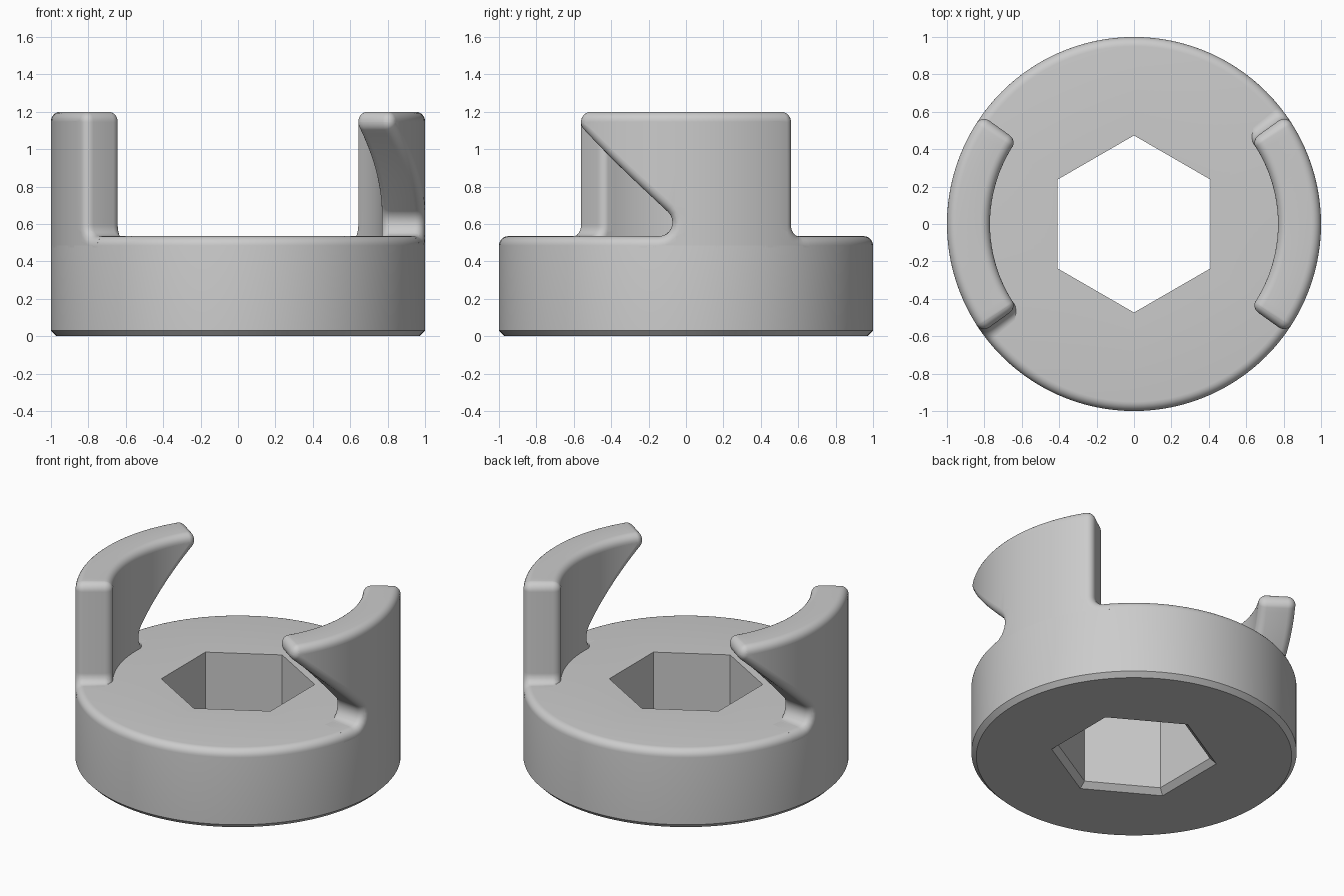
import bpy, bmesh
from math import sin, cos, tan, pi, radians
from mathutils import Vector

if "Cube" in bpy.data.objects:
    bpy.data.objects.remove(bpy.data.objects["Cube"], do_unlink=True)

SEGMENTS = 120
STEP = 2 * pi / SEGMENTS
DECK, TOP = 0.535, 1.2          # disc top and jaw top
INNER, EDGE = 0.77, 0.05        # jaw inner radius and edge rounding
QUARTER = [i * pi / 12 for i in range(7)]

grey = bpy.data.materials.new("plain grey")
grey.use_nodes = True
grey.diffuse_color = (0.6, 0.6, 0.6, 1)
grey.node_tree.nodes["Principled BSDF"].inputs["Base Color"].default_value = (0.6, 0.6, 0.6, 1)


def finish(bm, name):
    bmesh.ops.recalc_face_normals(bm, faces=bm.faces[:])
    mesh = bpy.data.meshes.new(name)
    bm.to_mesh(mesh)
    bm.free()
    mesh.materials.append(grey)
    obj = bpy.data.objects.new(name, mesh)
    bpy.context.collection.objects.link(obj)
    bpy.ops.object.select_all(action="DESELECT")
    obj.select_set(True)
    bpy.context.view_layer.objects.active = obj
    bpy.ops.object.shade_smooth_by_angle(angle=radians(35))


def skin(bm, rings, closed):
    """Join neighbouring rings of vertices with quads."""
    n = len(rings[0])
    for i in range(len(rings) if closed else len(rings) - 1):
        a, b = rings[i], rings[(i + 1) % len(rings)]
        for j in range(n):
            k = (j + 1) % n
            bm.faces.new((a[j], a[k], b[k], b[j]))


def rounded_path(corners, steps=8):
    """Polyline through (u, z, radius) corners with arcs at the inner ones."""
    pts = [Vector(c[:2]) for c in corners]
    path = [pts[0]]
    for i in range(1, len(pts) - 1):
        p, r = pts[i], corners[i][2]
        a, b = (pts[i - 1] - p).normalized(), (pts[i + 1] - p).normalized()
        half = a.angle(b) / 2
        reach = r / tan(half)
        centre = p + (a + b).normalized() * r / sin(half)
        start = (p + a * reach - centre).normalized()
        end = (p + b * reach - centre).normalized()
        path += [centre + start.slerp(end, s / steps) * r for s in range(steps + 1)]
    return path + [pts[-1]]


def hexagon(angle):
    return 1 / cos((angle + pi / 6) % (pi / 3) - pi / 6)


# Disc: lathed section whose inner wall follows a hexagon
def make_disc():
    section = [(0.97, 0, False), (1, 0.03, False)]
    section += [(1 - EDGE + EDGE * cos(a), DECK - EDGE + EDGE * sin(a), False) for a in QUARTER]
    section += [(0.41, DECK, True), (0.41, 0.035, True), (0.445, 0, True)]
    bm = bmesh.new()
    rings = []
    for r, z, hexed in section:
        ring = []
        for i in range(SEGMENTS):
            t = i * STEP
            q = r * hexagon(t) if hexed else r
            ring.append(bm.verts.new((q * cos(t), q * sin(t), z)))
        rings.append(ring)
    skin(bm, rings, True)
    finish(bm, "disc_with_hex_hole")


# Jaw: flat hooked outline with rounded rims, then wrapped around the axis
def make_jaw(name, turn):
    path = rounded_path([
        (-0.25, DECK, 0), (0.046, DECK, 0.074), (-0.62, 1.12, 0.055),
        (-0.62, TOP, 0.055), (0.62, TOP, 0.055), (0.62, DECK, 0.06), (0.72, DECK, 0)])
    last = len(path) - 1
    inward = []
    for i in range(last + 1):
        t = (path[min(i + 1, last)] - path[max(i - 1, 0)]).normalized()
        inward.append(Vector((t.y, -t.x)))

    layers = [(EDGE * (1 - sin(a)), INNER + EDGE * (1 - cos(a))) for a in QUARTER]
    layers += [(EDGE * (1 - sin(a)), 1 - EDGE * (1 - cos(a))) for a in reversed(QUARTER)]
    bm = bmesh.new()
    rings = []
    for inset, r in layers:
        outline = [p + n * inset for p, n in zip(path, inward)]
        outline += [Vector((path[-1].x, 0.475)), Vector((path[0].x, 0.475))]
        rings.append([bm.verts.new((p.x, r, p.y)) for p in outline])
    skin(bm, rings, False)
    caps = [bm.faces.new(rings[0]), bm.faces.new(rings[-1])]
    bm.normal_update()
    bmesh.ops.triangulate(bm, faces=caps, ngon_method="EAR_CLIP")

    # Cut into strips that line up with the disc facets
    for k in range(-14, 15):
        bmesh.ops.bisect_plane(bm, geom=bm.verts[:] + bm.edges[:] + bm.faces[:],
                               plane_co=(k * STEP, 0, 0), plane_no=(1, 0, 0), dist=1e-5)
    for v in bm.verts:
        u, r, z = v.co
        v.co = (r * cos(u + turn), r * sin(u + turn), z)
    bmesh.ops.remove_doubles(bm, verts=bm.verts[:], dist=1e-5)
    finish(bm, name)


make_disc()
make_jaw("left_jaw", 0)
make_jaw("right_jaw", pi)
